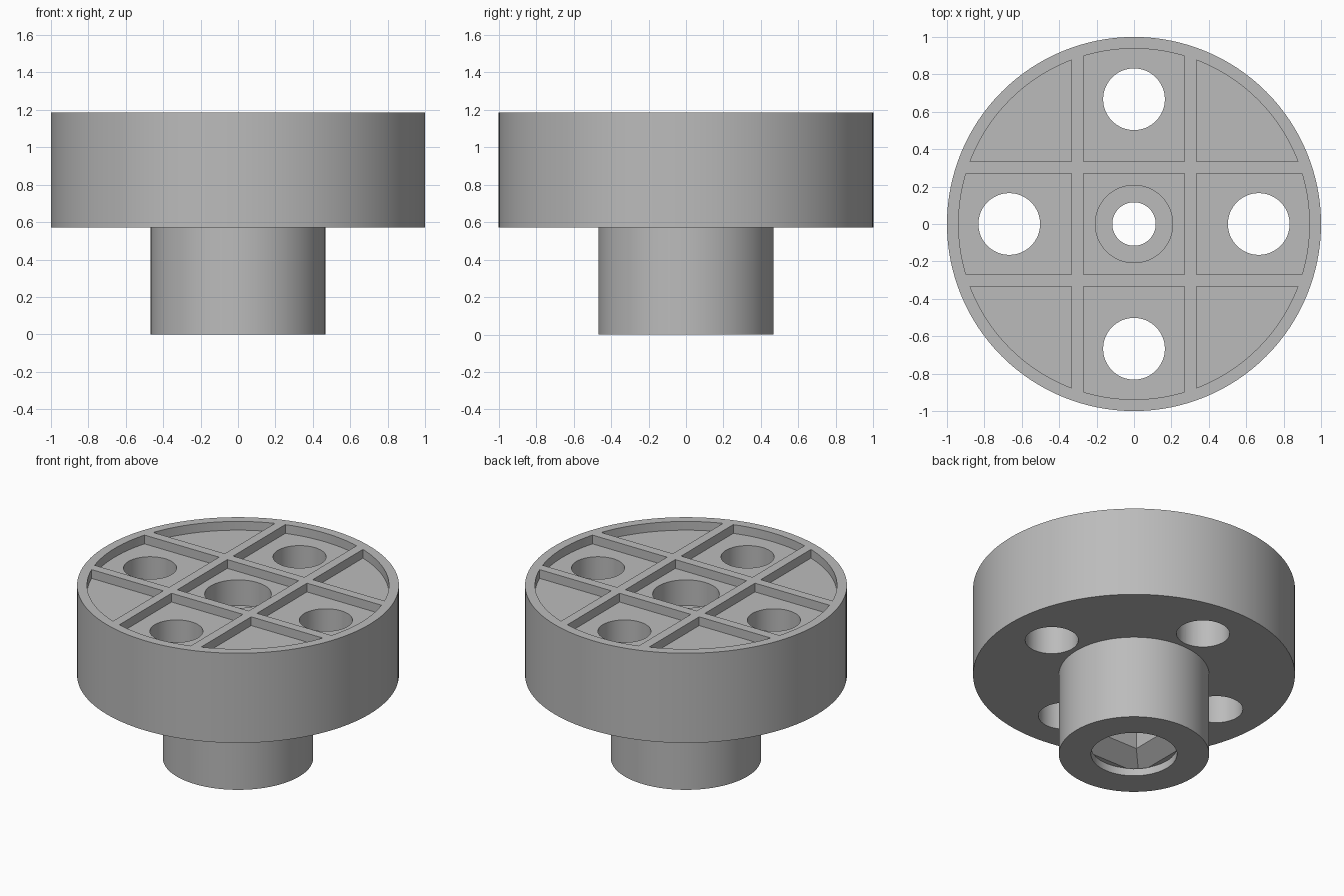
import bpy
import bmesh
import math

TAU = math.tau
TOP, FLANGE_Z, POCKET_Z = 1.185, 0.57, 1.125

cube = bpy.data.objects.get("Cube")
if cube:
    bpy.data.objects.remove(cube, do_unlink=True)

grey = bpy.data.materials.new("plain grey")
grey.use_nodes = True
colour = (0.5, 0.5, 0.5, 1)
grey.diffuse_color = colour
grey.node_tree.nodes["Principled BSDF"].inputs["Base Color"].default_value = colour


def new_object(name, bm):
    bmesh.ops.recalc_face_normals(bm, faces=bm.faces)
    mesh = bpy.data.meshes.new(name)
    bm.to_mesh(mesh)
    bm.free()
    mesh.materials.append(grey)
    obj = bpy.data.objects.new(name, mesh)
    bpy.context.collection.objects.link(obj)
    return obj


def prism(name, sections, sides, x=0, y=0):
    """Solid through stacked regular sections, each (radius, z)."""
    bm = bmesh.new()
    start = math.pi / sides if sides == 4 else 0
    rings = [[bm.verts.new((x + r * math.cos(start + TAU * i / sides),
                            y + r * math.sin(start + TAU * i / sides), z))
              for i in range(sides)] for r, z in sections]
    for low, high in zip(rings, rings[1:]):
        for i in range(sides):
            j = (i + 1) % sides
            bm.faces.new((low[i], low[j], high[j], high[i]))
    bm.faces.new(rings[0])
    bm.faces.new(rings[-1])
    return new_object(name, bm)


def box(name, size, centre):
    bm = bmesh.new()
    bmesh.ops.create_cube(bm, size=1)
    bmesh.ops.scale(bm, vec=size, verts=bm.verts)
    bmesh.ops.translate(bm, vec=centre, verts=bm.verts)
    return new_object(name, bm)


def cut(target, cutter):
    """Subtract the cutter, bake the result and drop the cutter."""
    mod = target.modifiers.new("cut", 'BOOLEAN')
    mod.operation, mod.solver, mod.object = 'DIFFERENCE', 'EXACT', cutter
    graph = bpy.context.evaluated_depsgraph_get()
    baked = bpy.data.meshes.new_from_object(target.evaluated_get(graph))
    target.modifiers.clear()
    target.data = baked
    bpy.data.objects.remove(cutter, do_unlink=True)


# Flange and hub in one stepped solid
body = prism("knob_body", [(0.467, 0), (0.467, FLANGE_Z), (1, FLANGE_Z), (1, TOP)], 128)

# Top recess, with four crossing ribs left standing
recess = prism("recess_cutter", [(0.938, POCKET_Z), (0.938, TOP + 0.1)], 128)
for side in (-1, 1):
    for size, centre in (((0.063, 3, 1), (side * 0.302, 0, TOP)),
                         ((3, 0.063, 1), (0, side * 0.302, TOP))):
        cut(recess, box("rib_gap", size, centre))
cut(body, recess)

# Four through holes in the flange
for i in range(4):
    a = i * TAU / 4
    cut(body, prism("hole_cutter", [(0.165, 0.4), (0.165, 1.4)], 64,
                    0.667 * math.cos(a), 0.667 * math.sin(a)))

# Central bore: counterbored from the top, square socket from below
cut(body, prism("bore_cutter", [(0.116, -0.1), (0.116, 0.95), (0.207, 0.95), (0.207, 1.4)], 64))
half_diagonal = math.sqrt(2)
cut(body, prism("socket_cutter", [(0.235 * half_diagonal, 0.05), (0.118 * half_diagonal, 0.137),
                                  (0.118 * half_diagonal, 0.5)], 4))
cut(body, prism("mouth_cutter", [(0.267, -0.1), (0.267, 0.052)], 64))

# Smooth round walls, crisp edges
bpy.ops.object.select_all(action='DESELECT')
body.select_set(True)
bpy.context.view_layer.objects.active = body
bpy.ops.object.shade_smooth_by_angle(angle=math.radians(30))
